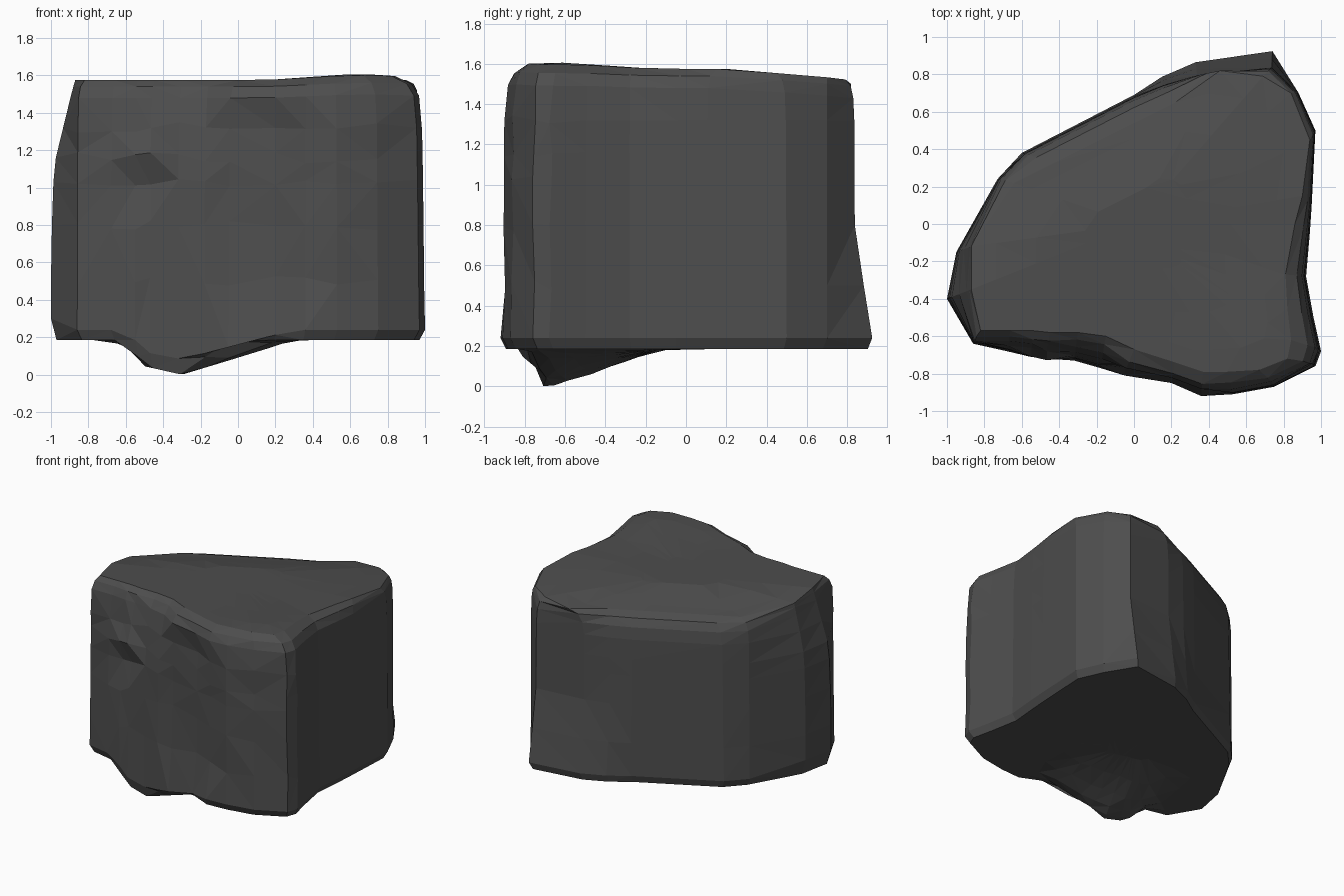
import bpy, bmesh, random
from mathutils import Vector

cube = bpy.data.objects.get("Cube")
if cube:
    bpy.data.objects.remove(cube, do_unlink=True)

random.seed(4)

# Widest outline of the boulder, counterclockwise from its front left end
OUTLINE = [(-.86, -.64), (-.68, -.68), (-.55, -.71), (-.47, -.72), (-.32, -.73), (-.18, -.77),
           (-.05, -.81), (.2, -.85), (.36, -.92), (.53, -.91), (.75, -.87), (.97, -.76),
           (1, -.68), (.96, -.5), (.92, -.28), (.94, -.05), (.95, .1), (.97, .5), (.88, .7),
           (.74, .93), (.33, .87), (.15, .79), (0, .69), (-.6, .38), (-.73, .24),
           (-.95, -.15), (-1, -.4)]

# Edge of the flat top, one point for each outline point
RIM = [(-.82, -.57), (-.66, -.57), (-.54, -.57), (-.45, -.58), (-.3, -.58), (-.15, -.6),
       (0, -.67), (.22, -.74), (.37, -.79), (.5, -.79), (.67, -.78), (.82, -.72),
       (.84, -.62), (.82, -.45), (.81, -.27), (.86, 0), (.9, .15), (.94, .45), (.84, .7),
       (.69, .79), (.46, .82), (.22, .65), (0, .54), (-.42, .33), (-.64, .22),
       (-.87, -.12), (-.87, -.35)]

# Side levels: height, lean toward the rim on the steep sides and on the sloping end
LEVELS = [(.24, 0, 0), (.5, .03, 0), (.8, .05, .04), (1.03, .07, .1),
          (1.16, .08, .2), (1.32, .1, .5), (1.48, .2, .8), (1.54, .45, .92)]

# Depth of the hanging foot across the front
FOOT = [(-.66, 0), (-.56, .05), (-.5, .14), (-.3, .185), (.08, .07), (.3, 0)]


def clamp(value):
    return max(0, min(1, value))


def foot_profile(x):
    for (x0, d0), (x1, d1) in zip(FOOT, FOOT[1:]):
        if x0 <= x <= x1:
            return d0 + (d1 - d0) * (x - x0) / (x1 - x0)
    return 0


def bottom_height(x, y):
    # Nearly flat underside with a wedge-shaped foot at the front
    wedge = clamp(min((y + .79) / .07, (-.13 - y) / .5))
    return .185 - foot_profile(x) * wedge


def top_height(x, y):
    # Hump at the front right, gentle fall toward the long back edge
    hump = clamp(1 - (Vector((x, y)) - Vector((.65, -.65))).length / .5)
    back = clamp((y - .53 * x - .18) / .35)
    return 1.575 + .035 * hump - max(.075 * back, .05 * clamp((y - .2) / .6))


def slope_share(x, y):
    # The left end slopes most, the front beside it by half, the rest stands steep
    if x < -.9:
        return 1
    return .5 if y < -.6 and -.8 < x < -.1 else 0


def side_ring(bm, z, steep, slope):
    ring = []
    for i, (base, rim) in enumerate(zip(OUTLINE, RIM)):
        x, y = base
        lean = steep + (slope - steep) * slope_share(x, y)
        p = Vector(base).lerp(Vector(rim), lean)
        # The back corner flares out at its foot
        p.y -= .09 * clamp((z - .2) / .6) * clamp((y - .7) / .2) * (1 - lean)
        height = z
        # Chipped front: rough facets, while the other sides stay clean
        if y < -.6 and z > .3:
            p.y += random.uniform(-.004, .012)
            height += random.uniform(-.03, .03) if z < 1.4 else 0
        # Shallow upright valley right of the middle of the front
        if y < -.8 and x < .4 and .4 < z < 1.4:
            p.y += .04
        # Small overhanging nose on the upper front
        if i in (2, 3):
            p.y += {1.03: .035, 1.16: -.03}.get(z, 0)
        if z > 1.4:
            height += (top_height(*p) - 1.575) * .9
        # The front face runs on down into the foot, the left end is chamfered
        if z < .3:
            height += .06 * (x < -.9)
            if y < -.6:
                height -= foot_profile(x) * .85
        ring.append(bm.verts.new((p.x, p.y, height)))
    return ring


def surface_ring(bm, points, scale, height_at):
    flat = [Vector(p) * scale for p in points]
    return [bm.verts.new((p.x, p.y, height_at(p.x, p.y))) for p in flat]


def bridge(bm, lower, upper):
    n = len(lower)
    for i in range(n):
        j = (i + 1) % n
        bm.faces.new((lower[i], lower[j], upper[j], upper[i]))


# Stack the underside, the sides and the top into one closed skin
bm = bmesh.new()
rings = [surface_ring(bm, OUTLINE, s, bottom_height) for s in (.2, .45, .65, .8, .9, .97)]
rings += [side_ring(bm, *level) for level in LEVELS]
rings += [surface_ring(bm, RIM, s, top_height) for s in (1, .85, .6, .3)]
for lower, upper in zip(rings, rings[1:]):
    bridge(bm, lower, upper)
bm.faces.new(list(reversed(rings[0])))
bm.faces.new(rings[-1])
bmesh.ops.triangulate(bm, faces=bm.faces[:])
bmesh.ops.recalc_face_normals(bm, faces=bm.faces[:])

mesh = bpy.data.meshes.new("boulder")
bm.to_mesh(mesh)
bm.free()
boulder = bpy.data.objects.new("boulder", mesh)
bpy.context.collection.objects.link(boulder)

# Dark grey stone
stone = bpy.data.materials.new("dark grey stone")
stone.use_nodes = True
colour = (.075, .075, .075, 1)
stone.diffuse_color = colour
bsdf = next(n for n in stone.node_tree.nodes if n.type == "BSDF_PRINCIPLED")
bsdf.inputs["Base Color"].default_value = colour
bsdf.inputs["Roughness"].default_value = .9
mesh.materials.append(stone)
